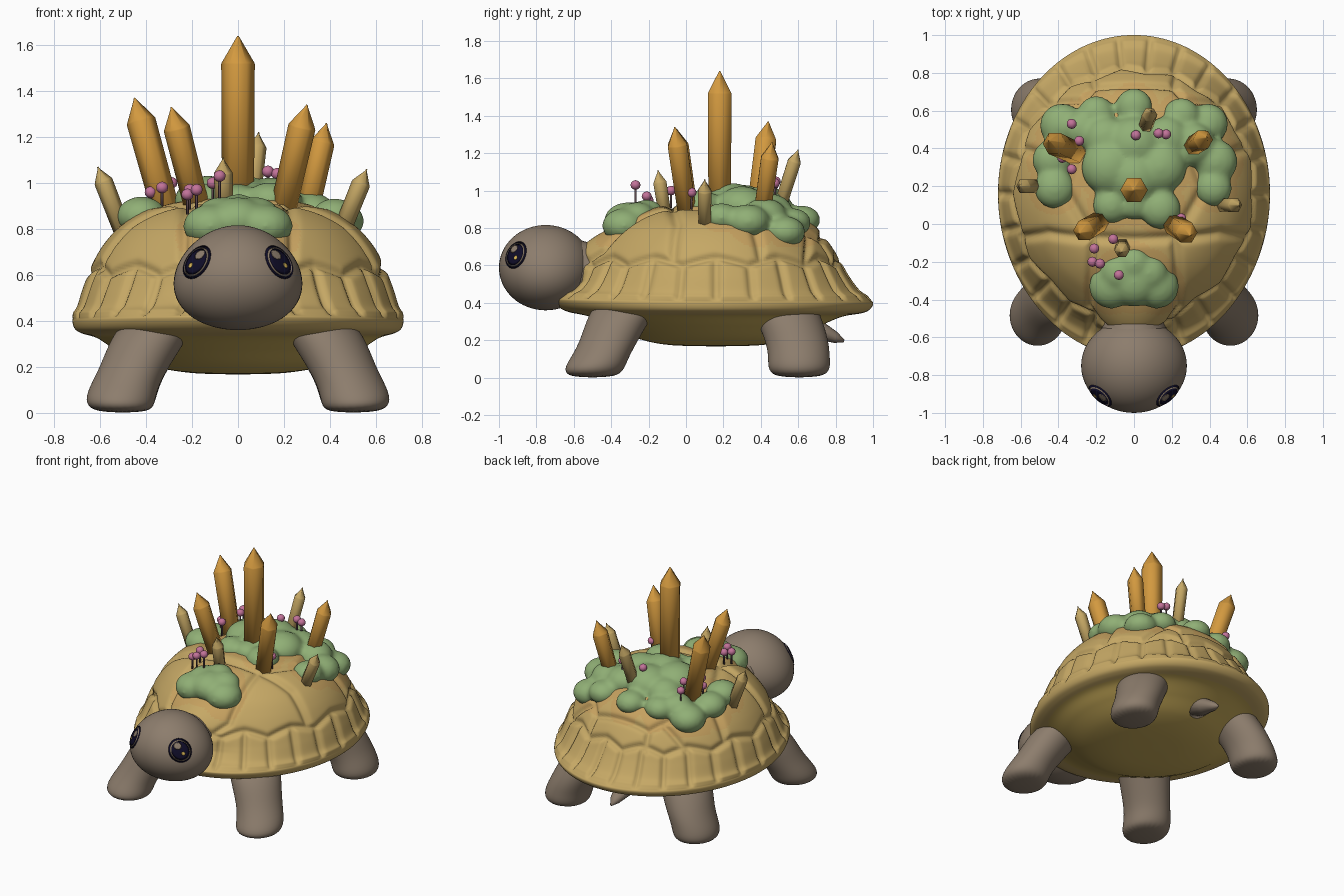
import bpy, bmesh, math
from mathutils import Vector, Matrix

if "Cube" in bpy.data.objects:
    bpy.data.objects.remove(bpy.data.objects["Cube"], do_unlink=True)


def material(name, r, g, b):
    mat = bpy.data.materials.new(name)
    mat.use_nodes = True
    mat.diffuse_color = (r, g, b, 1)
    node = next(n for n in mat.node_tree.nodes if n.type == 'BSDF_PRINCIPLED')
    node.inputs["Base Color"].default_value = (r, g, b, 1)
    node.inputs["Roughness"].default_value = 0.8
    return mat


SHELL = material("shell gold", .56, .39, .13)
EARTH = material("earth tan", .56, .355, .115)
BELLY = material("belly gold", .58, .41, .1)
SKIN = material("grey brown skin", .265, .205, .152)
MOSS = material("moss green", .28, .43, .18)
AMBER = material("amber crystal", .65, .32, .05)
PINK = material("pink cap", .54, .17, .32)
STEM = material("dark stem", .1, .06, .07)
NAVY = material("eye navy", .005, .004, .022)
GLINT = material("eye yellow", .75, .5, .1)


def finish(name, bm, mats):
    mesh = bpy.data.meshes.new(name)
    bm.normal_update()
    bm.to_mesh(mesh)
    bm.free()
    for m in mats:
        mesh.materials.append(m)
    for p in mesh.polygons:
        p.use_smooth = True
    obj = bpy.data.objects.new(name, mesh)
    bpy.context.collection.objects.link(obj)
    return obj


def skin_rings(bm, rings):
    """Bridge closed rings of vertices into quads and cap both ends."""
    n = len(rings[0])
    for a, b in zip(rings, rings[1:]):
        for i in range(n):
            j = (i + 1) % n
            bm.faces.new((a[i], a[j], b[j], b[i]))
    bm.faces.new(rings[0])
    bm.faces.new(rings[-1])
    bmesh.ops.recalc_face_normals(bm, faces=bm.faces[:])


def loft(name, stations, sides, mat, axis=(0, 0, 1)):
    """Stations are (centre, x radius, y radius) in the plane across axis."""
    bm = bmesh.new()
    turn = Vector((0, 0, 1)).rotation_difference(Vector(axis))
    rings = []
    for centre, rx, ry in stations:
        ring = []
        for i in range(sides):
            a = math.tau * i / sides
            off = turn @ Vector((rx * math.cos(a), ry * math.sin(a), 0))
            ring.append(bm.verts.new(Vector(centre) + off))
        rings.append(ring)
    skin_rings(bm, rings)
    return finish(name, bm, [mat])


def add_ball(bm, centre, size, level=3):
    m = Matrix.Translation(centre) @ Matrix.Diagonal((*size, 1))
    bmesh.ops.create_icosphere(bm, subdivisions=level, radius=1, matrix=m)


# Shell profile from crown to belly: side radius, end radius, height
PROFILE = [(0, 0, .925), (.2, .2, .92), (.38, .36, .9), (.56, .5, .865),
           (.7, .62, .8), (.8, .7, .72), (.87, .77, .63), (.92, .83, .54),
           (.955, .9, .46), (.985, .96, .425), (1, 1, .4), (.985, .98, .365),
           (.94, .93, .345), (.85, .8, .325), (.74, .66, .275), (.55, .5, .21),
           (.3, .3, .175), (0, 0, .167)]
RIM = 10
CENTRE_Y, HALF_X, HALF_Y = .16, .72, .84


def profile(t):
    """Catmull-Rom sample; t = 1 is the rim."""
    s = min(max(t * RIM, 0), len(PROFILE) - 1.001)
    i = int(s)
    f = s - i
    p = [Vector(PROFILE[min(max(k, 0), len(PROFILE) - 1)]) for k in range(i - 1, i + 3)]
    if i == 0:
        p[0] = Vector((-p[2].x, -p[2].y, p[2].z))
    return (p[1] * 2 + (p[2] - p[0]) * f + (p[0] * 2 - p[1] * 5 + p[2] * 4 - p[3]) * f * f
            + (p[1] * 3 - p[0] - p[2] * 3 + p[3]) * f ** 3) / 2


def surface(a, t):
    side, end, z = profile(t)
    c, s = math.cos(a), math.sin(a)
    r = side * c * c + end * s * s
    if s < 0:  # collar above the neck, rim lifted in front
        r += .12 * math.exp(-(c / .32) ** 2) * max(0, 1 - ((t - .57) / .17) ** 2)
        front = s * s * max(0, 1 - abs(t - 1) / .3)
        r += .03 * front * s * s
        z += .02 * front
    return Vector((HALF_X * r * c, CENTRE_Y + HALF_Y * r * s, z))


def on_shell(x, y):
    """Point of the dome above (x, y)."""
    a = math.atan2((y - CENTRE_Y) / HALF_Y, x / HALF_X)
    lo, hi = 0, 1
    for _ in range(20):
        mid = (lo + hi) / 2
        q = surface(a, mid)
        if math.hypot(q.x, q.y - CENTRE_Y) < math.hypot(x, y - CENTRE_Y):
            lo = mid
        else:
            hi = mid
    return surface(a, lo)


# Scute seams, drawn on the unwrapped dome
half_seams = [[(0, -.15), (.16, -.15), (.36, -.14), (.58, -.19)],
              [(.16, -.15), (.2, -.34), (.23, -.5), (.17, -.59)],
              [(.16, -.15), (.27, .02), (.2, .2), (.27, .32), (.2, .46), (.24, .57)],
              [(0, .2), (.2, .2)], [(0, .46), (.2, .46)],
              [(.27, .1), (.57, .2)], [(.25, .38), (.46, .42)]]
seams = []
for line in half_seams:
    for p, q in zip(line, line[1:]):
        for m in (1, -1):
            seams.append((Vector((p[0] * m, p[1])), Vector((q[0] * m, q[1]))))
COUNT = 26
for k in range(COUNT):
    a, b = (Vector((math.cos(g), math.sin(g))) for g in
            (math.tau * (k + .5 + d) / COUNT + math.pi / 2 for d in (0, 1)))
    inner, nxt = (.59, .64) if k % 2 else (.64, .59)
    seams += [(a * inner, a * .96), (a * inner, b * nxt)]


def seam_distance(p):
    best = 1
    for a, b in seams:
        d = b - a
        f = min(max((p - a).dot(d) / d.length_squared, 0), 1)
        best = min(best, (a + d * f - p).length)
    return best


# Moss lumps: x, y, radius
LUMPS = [(0, .25, .15), (.14, .3, .14), (-.13, .3, .15), (0, .42, .15), (.17, .45, .12),
         (-.15, .45, .12), (0, .62, .1), (-.2, .58, .1), (-.38, .52, .12), (-.28, .5, .1),
         (-.43, .34, .11), (-.42, .19, .11), (.25, .57, .1), (.39, .53, .11), (.31, .42, .12),
         (.43, .33, .12), (.42, .19, .1), (-.12, .1, .1), (.14, .08, .11), (0, .11, .09),
         (0, -.21, .09), (0, -.31, .13), (-.12, -.33, .12), (.12, -.33, .12),
         (.08, -.26, .1), (-.08, -.26, .1)]

# Shell with raised scutes and sunken seams
bm = bmesh.new()
COLS, ROWS = 320, 150
last = (len(PROFILE) - 1) / RIM
rings = []
for i in range(1, ROWS):
    t = last * i / ROWS
    ring = []
    for j in range(COLS):
        a = math.tau * j / COLS
        p = surface(a, t)
        if t < .97:
            n = (surface(a + .02, t) - surface(a - .02, t)).cross(
                surface(a, t - .02) - surface(a, t + .02)).normalized()
            d = seam_distance(Vector((math.cos(a), math.sin(a))) * t)
            puff = .024 * (1 - math.exp(-(d / .019) ** 2)) - .01
            p += n * puff * min(1, (.97 - t) / .08)
        ring.append(bm.verts.new(p))
    rings.append(ring)
skin_rings(bm, rings)
for f in bm.faces:
    c = f.calc_center_median()
    if c.z > .7 and any(math.hypot(c.x - x, c.y - y) < r + .03 for x, y, r in LUMPS):
        f.material_index = 1
    elif c.z < .335:
        f.material_index = 2
finish("shell", bm, [SHELL, EARTH, BELLY])

# Moss: lumps fused into one soft skin
bm = bmesh.new()
for x, y, r in LUMPS:
    add_ball(bm, on_shell(x, y), (r, r, r * .78))
moss = finish("moss", bm, [MOSS])
fuse = moss.modifiers.new("fuse", 'REMESH')
fuse.mode = 'VOXEL'
fuse.voxel_size = .014
fuse.use_smooth_shade = True
soft = moss.modifiers.new("soften", 'SMOOTH')
soft.iterations = 14

# Crystals: base x, y, then tip x, y, z, and radius
CRYSTALS = [(0, .18, 0, .18, 1.64, .073), (-.3, .37, -.45, .44, 1.37, .064),
            (-.17, .02, -.29, -.05, 1.33, .058), (.19, .01, .3, -.06, 1.34, .06),
            (.29, .4, .385, .46, 1.26, .054)]
SMALL = [(-.49, .2, -.61, .2, 1.07, .041), (.45, .1, .56, .1, 1.06, .041),
         (.05, .48, .09, .6, 1.22, .041), (-.06, -.11, -.065, -.15, 1.11, .041)]
for label, group, mat in (("amber_crystal", CRYSTALS, AMBER), ("pale_crystal", SMALL, SHELL)):
    for x, y, tx, ty, tz, r in group:
        base = on_shell(x, y) - Vector((0, 0, .05))
        tip = Vector((tx, ty, tz))
        axis = (tip - base).normalized()
        shoulder = tip - axis * r * 1.6
        loft(label, [(base, r * .95, r * .95), (shoulder - axis * .006, r, r),
                     (shoulder, r * .97, r * .97), (tip - axis * .01, r * .12, r * .12),
                     (tip, .003, .003)], 6, mat, axis)

# Tiny round mushrooms: x, y, cap height
MUSHROOMS = [(-.33, .53, .98), (-.29, .44, 1), (-.38, .35, .96), (-.33, .29, .98),
             (.01, .47, 1.03), (.13, .48, 1.05), (.17, .475, 1.04), (.25, .03, .99),
             (-.11, -.08, 1), (-.21, -.13, .97), (-.22, -.2, .95), (-.18, -.21, .97),
             (-.08, -.27, 1.03)]
for x, y, z in MUSHROOMS:
    loft("mushroom_stem", [(on_shell(x, y), .006, .006), ((x, y, z), .006, .006)], 6, STEM)
    bm = bmesh.new()
    add_ball(bm, (x, y, z), (.027, .027, .026), 2)
    finish("mushroom_cap", bm, [PINK])

# Head: an egg, wider below
HEAD = Vector((0, -.75, .588))


def head_point(d, lift=0):
    p = Vector((d.x * .278 * (1 - .12 * d.z), d.y * .25, d.z * .228))
    return HEAD + p + d * lift


bm = bmesh.new()
bmesh.ops.create_uvsphere(bm, u_segments=48, v_segments=32, radius=1)
for v in bm.verts:
    v.co = head_point(v.co.normalized())
finish("head", bm, [SKIN])
loft("neck", [((0, y, .56), r, r) for y, r in
              ((-.3, .15), (-.45, .155), (-.53, .165), (-.58, .18), (-.63, .2), (-.7, .18))],
     32, SKIN, (0, 1, 0))


def eye_plate(name, m, dx, dz, rx, rz, lift, mat):
    """Thin oval that hugs the head, m is the side."""
    gaze = Vector((m * .69, -.66, .31)).normalized()
    right = Vector((0, 0, 1)).cross(gaze).normalized()
    up = gaze.cross(right)
    bm = bmesh.new()
    rings = []
    for k in (4, 3, 2, 1, .1):
        ring = []
        for i in range(32):
            g = math.tau * i / 32
            u = (m * dx + rx * k / 4 * math.cos(g)) / .26
            v = (dz + rz * k / 4 * math.sin(g)) / .228
            ring.append(bm.verts.new(head_point((gaze + right * u + up * v).normalized(), lift)))
        rings.append(ring)
    skin_rings(bm, rings)
    finish(name, bm, [mat])


for side, m in (("left", 1), ("right", -1)):
    for part, dx, dz, rx, rz, lift, mat in (
            ("eye", 0, 0, .079, .08, .003, NAVY), ("eye_ring", 0, 0, .068, .069, .0045, SKIN),
            ("pupil", 0, 0, .059, .06, .006, NAVY),
            ("eye_shine", -.014, .03, .026, .023, .0075, SKIN),
            ("eye_glint", .016, -.019, .012, .012, .0075, GLINT)):
        eye_plate(side + "_" + part, m, dx, dz, rx, rz, lift, mat)

# Legs, splayed outward with soft round feet
FRONT = [(.31, -.28, .44, .15, .17), (.38, -.35, .34, .17, .175), (.45, -.41, .2, .15, .155),
         (.5, -.46, .11, .15, .155), (.515, -.495, .04, .155, .165), (.5, -.5, 0, .115, .12)]
REAR = [(.31, .5, .44, .15, .17), (.38, .54, .34, .17, .18), (.45, .595, .2, .15, .17),
        (.495, .605, .11, .15, .165), (.51, .605, .04, .15, .17), (.5, .605, 0, .115, .12)]
for place, path in (("front", FRONT), ("rear", REAR)):
    for side, m in (("left", 1), ("right", -1)):
        leg = loft(f"{place}_{side}_leg", [((m * x, y, z), rx, ry) for x, y, z, rx, ry in path],
                   24, SKIN)
        sub = leg.modifiers.new("round", 'SUBSURF')
        sub.levels = sub.render_levels = 2

# Tail
loft("tail", [((0, .62, .28), .08, .07), ((0, .72, .25), .06, .05),
              ((0, .8, .215), .035, .03), ((0, .845, .195), .008, .008)],
     16, SKIN, (0, 1, -.3))
